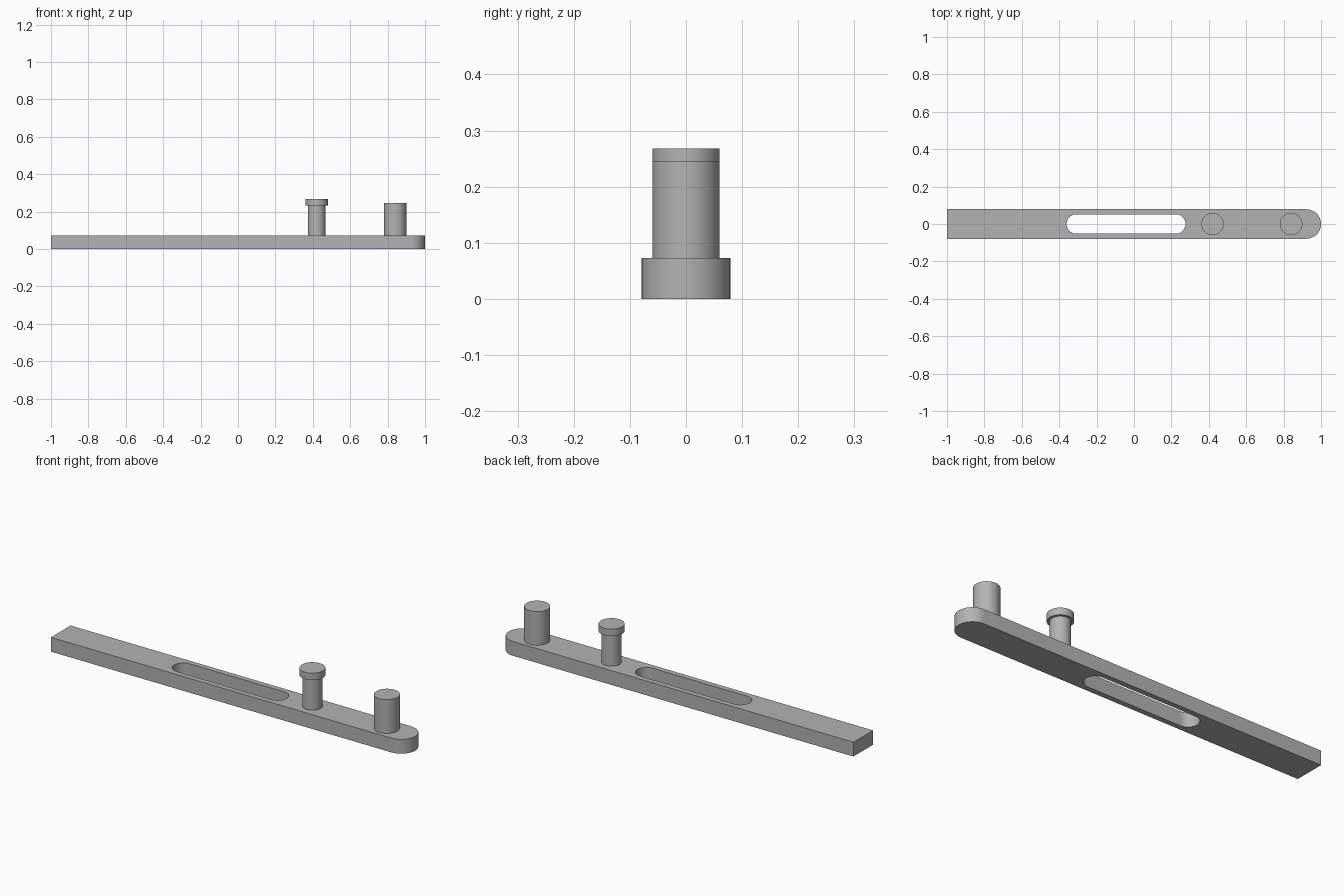
import bpy
import bmesh
from math import cos, sin, pi, radians

cube = bpy.data.objects.get("Cube")
if cube:
    bpy.data.objects.remove(cube, do_unlink=True)

# Single plain grey material
GREY = (0.45, 0.45, 0.45, 1.0)
grey = bpy.data.materials.new("plain grey")
grey.use_nodes = True
grey.diffuse_color = GREY
grey.node_tree.nodes["Principled BSDF"].inputs["Base Color"].default_value = GREY

THICK = 0.073
HALF_WIDTH = 0.079
SLOT_RADIUS = 0.052
STEPS = 24


def arc(cx, radius, start):
    """Half circle about (cx, 0), counter-clockwise from the start angle."""
    angles = [start + pi * i / STEPS for i in range(STEPS + 1)]
    return [(cx + radius * cos(a), radius * sin(a)) for a in angles]


def finish(name, bm):
    bmesh.ops.recalc_face_normals(bm, faces=bm.faces[:])
    mesh = bpy.data.meshes.new(name)
    bm.to_mesh(mesh)
    bm.free()
    mesh.materials.append(grey)
    obj = bpy.data.objects.new(name, mesh)
    bpy.context.collection.objects.link(obj)
    bpy.ops.object.select_all(action='DESELECT')
    obj.select_set(True)
    bpy.context.view_layer.objects.active = obj
    bpy.ops.object.shade_smooth_by_angle(angle=radians(30))
    return obj


def plate(name, loops, height):
    """Flat plate from an outline and holes, extruded upwards."""
    bm = bmesh.new()
    edges = []
    for loop in loops:
        verts = [bm.verts.new((x, y, 0)) for x, y in loop]
        edges += [bm.edges.new((a, b)) for a, b in zip(verts, verts[1:] + verts[:1])]
    bmesh.ops.triangle_fill(bm, edges=edges, use_beauty=True, normal=(0, 0, 1))
    top = bmesh.ops.extrude_face_region(bm, geom=bm.faces[:], use_keep_orig=True)
    moved = [g for g in top["geom"] if isinstance(g, bmesh.types.BMVert)]
    bmesh.ops.translate(bm, verts=moved, vec=(0, 0, height))
    return finish(name, bm)


def turned(name, x, profile):
    """Solid of rings (radius, height) capped at both ends."""
    bm = bmesh.new()
    count = 2 * STEPS
    rings = [[bm.verts.new((x + r * cos(2 * pi * i / count), r * sin(2 * pi * i / count), z))
              for i in range(count)] for r, z in profile]
    for low, high in zip(rings, rings[1:]):
        for i in range(count):
            j = (i + 1) % count
            bm.faces.new((low[i], low[j], high[j], high[i]))
    bm.faces.new(rings[0])
    bm.faces.new(rings[-1])
    return finish(name, bm)


# Slotted bar with one rounded end
outline = [(-1, HALF_WIDTH), (-1, -HALF_WIDTH)] + arc(1 - HALF_WIDTH, HALF_WIDTH, -pi / 2)
slot = arc(0.275 - SLOT_RADIUS, SLOT_RADIUS, -pi / 2) + arc(-0.36 + SLOT_RADIUS, SLOT_RADIUS, pi / 2)
plate("slotted_bar", [outline, slot], THICK)

# Pins standing on the bar
turned("headed_pin", 0.42, [(0.047, THICK), (0.047, 0.232), (0.06, 0.232), (0.06, 0.268)])
turned("end_pin", 0.84, [(0.06, THICK), (0.06, 0.245)])
